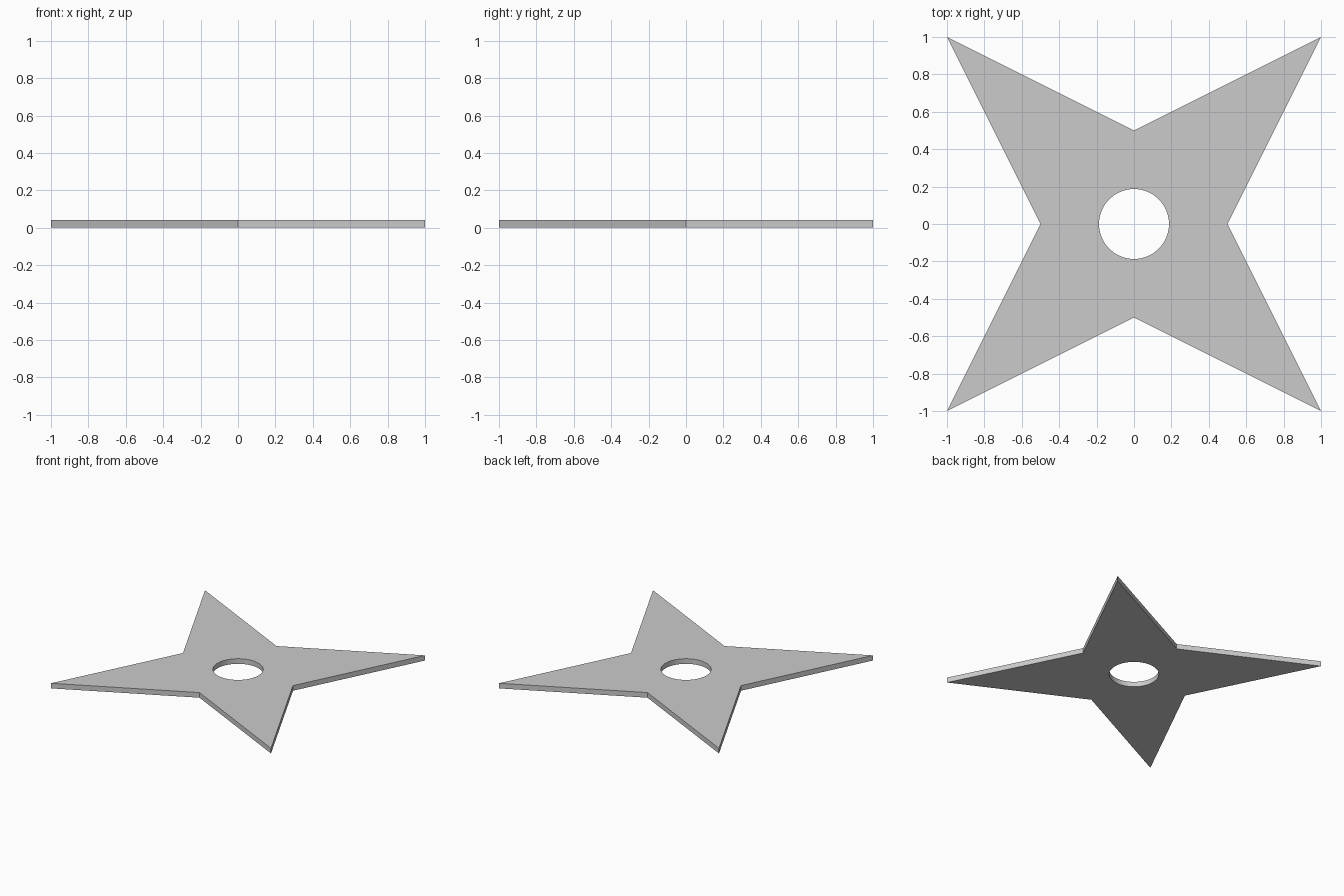
import bpy
import bmesh
from math import cos, sin, pi, radians

if "Cube" in bpy.data.objects:
    bpy.data.objects.remove(bpy.data.objects["Cube"])

THICKNESS = 0.042
HOLE_RADIUS = 0.187
HOLE_SIDES = 64


def add_loop(bm, points):
    verts = [bm.verts.new((x, y, 0)) for x, y in points]
    return [bm.edges.new((v, verts[(i + 1) % len(verts)])) for i, v in enumerate(verts)]


# Star outline: a tip and a notch, repeated by quarter turns
outline = []
x, y = 1.0, 1.0
nx, ny = 0.0, 0.5
for _ in range(4):
    outline += [(x, y), (nx, ny)]
    x, y, nx, ny = -y, x, -ny, nx

# Round centre hole
hole = [(HOLE_RADIUS * cos(2 * pi * i / HOLE_SIDES),
         HOLE_RADIUS * sin(2 * pi * i / HOLE_SIDES)) for i in range(HOLE_SIDES)]

# Fill between the two loops, then extrude to a flat plate
bm = bmesh.new()
edges = add_loop(bm, outline) + add_loop(bm, hole)
bmesh.ops.triangle_fill(bm, edges=edges, use_beauty=True, use_dissolve=False)
extruded = bmesh.ops.extrude_face_region(bm, geom=bm.faces[:], use_keep_orig=True)
top_verts = [g for g in extruded["geom"] if isinstance(g, bmesh.types.BMVert)]
bmesh.ops.translate(bm, verts=top_verts, vec=(0, 0, THICKNESS))
bmesh.ops.recalc_face_normals(bm, faces=bm.faces[:])

mesh = bpy.data.meshes.new("throwing_star")
bm.to_mesh(mesh)
bm.free()
star = bpy.data.objects.new("throwing_star", mesh)
bpy.context.collection.objects.link(star)

# Smooth hole wall, sharp plate edges
bpy.context.view_layer.objects.active = star
star.select_set(True)
bpy.ops.object.shade_smooth_by_angle(angle=radians(30))
